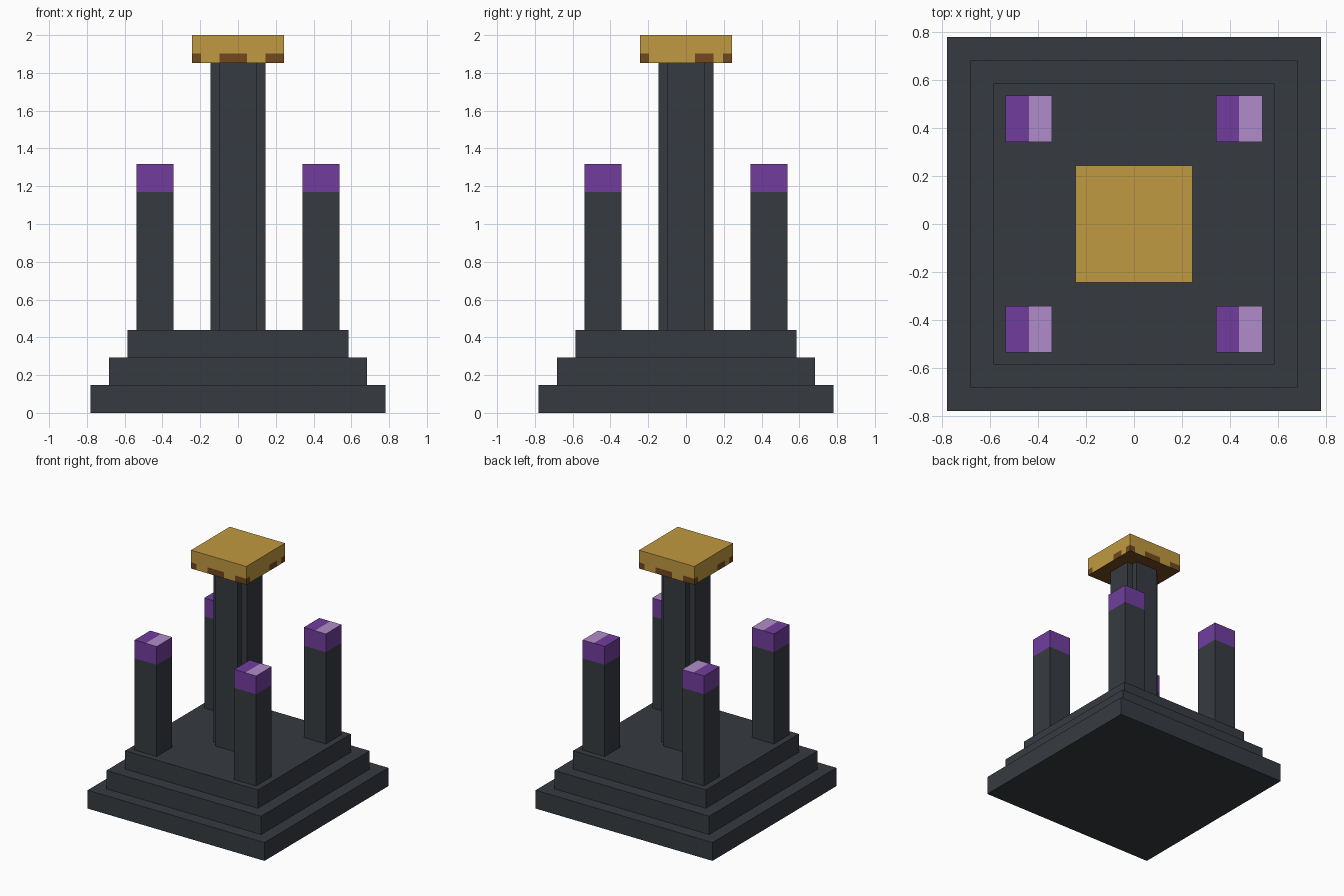
import bpy
import bmesh
from mathutils import Vector

default = bpy.data.objects.get("Cube")
if default:
    bpy.data.objects.remove(default, do_unlink=True)

U = 2 / 41  # one block unit; the model is 41 units tall


def material(name, rgb):
    m = bpy.data.materials.new(name)
    m.use_nodes = True
    m.diffuse_color = (*rgb, 1)
    bsdf = next(n for n in m.node_tree.nodes if n.type == 'BSDF_PRINCIPLED')
    bsdf.inputs["Base Color"].default_value = (*rgb, 1)
    return m


STONE = material("dark stone", (0.037, 0.044, 0.053))
GOLD = material("gold", (0.53, 0.32, 0.052))
BROWN = material("brown", (0.162, 0.065, 0.013))
PURPLE = material("purple", (0.165, 0.048, 0.337))
LILAC = material("lilac", (0.434, 0.262, 0.578))


def prism(name, outline, z0, z1, mats, cuts=(), rule=None):
    """Extrude an outline given in units, cut it on (axis, position), colour faces by rule."""
    bm = bmesh.new()
    base = bm.faces.new([bm.verts.new((x, y, z0)) for x, y in outline])
    top = bmesh.ops.extrude_face_region(bm, geom=[base])["geom"]
    bmesh.ops.translate(bm, vec=(0, 0, z1 - z0),
                        verts=[v for v in top if isinstance(v, bmesh.types.BMVert)])
    for axis, pos in cuts:
        normal = Vector((0, 0, 0))
        normal[axis] = 1
        bmesh.ops.bisect_plane(bm, geom=bm.verts[:] + bm.edges[:] + bm.faces[:],
                               plane_co=normal * pos, plane_no=normal)
    bmesh.ops.recalc_face_normals(bm, faces=bm.faces[:])
    if rule:
        for f in bm.faces:
            f.material_index = rule(f.calc_center_median(), f.normal)
    bmesh.ops.scale(bm, vec=(U, U, U), verts=bm.verts[:])
    mesh = bpy.data.meshes.new(name)
    bm.to_mesh(mesh)
    bm.free()
    for m in mats:
        mesh.materials.append(m)
    ob = bpy.data.objects.new(name, mesh)
    bpy.context.collection.objects.link(ob)
    return ob


def square(half, cx=0, cy=0):
    return [(cx + sx * half, cy + sy * half)
            for sx, sy in ((-1, -1), (1, -1), (1, 1), (-1, 1))]


# Stepped base
for i, half in enumerate((16, 14, 12)):
    prism(f"base_step_{i + 1}", square(half), 3 * i, 3 * i + 3, [STONE])

# Central column with notched corners
quarter = [(3, -2), (3, 2), (2, 2)]
cross = []
for turn in range(4):
    cross += quarter
    quarter = [(-y, x) for x, y in quarter]
prism("central_column", cross, 9, 38, [STONE])


# Gold capital: brown underside and brown patches along the lower edge
FRONT_PATCHES = ((-5, -4), (-2, 1), (3, 5))
SIDE_PATCHES = ((-5, -4), (1, 3), (4, 5))


def capital_colour(c, n):
    if n.z < -0.5:
        return 1
    if n.z > 0.5 or c.z > 39:
        return 0
    along = -n.y * c.x + n.x * c.y  # position to the right as seen facing the side
    patches = FRONT_PATCHES if abs(n.y) > 0.5 else SIDE_PATCHES
    return int(any(a < along < b for a, b in patches))


cap_cuts = [(2, 39)] + [(axis, p) for axis in (0, 1) for p in range(-4, 5)]
prism("capital", square(5), 38, 41, [GOLD, BROWN], cap_cuts, capital_colour)

# Four corner posts with purple tips, half of each top lighter
for side, sx in (("left", 1), ("right", -1)):
    for end, sy in (("front", -1), ("back", 1)):
        cx = 9 * sx

        def post_colour(c, n, cx=cx):
            if n.z > 0.5:
                return 2 if c.x > cx else 1
            return int(c.z > 24)

        prism(f"{end}_{side}_post", square(2, cx, 9 * sy), 9, 27,
              [STONE, PURPLE, LILAC], [(2, 24), (0, cx)], post_colour)
